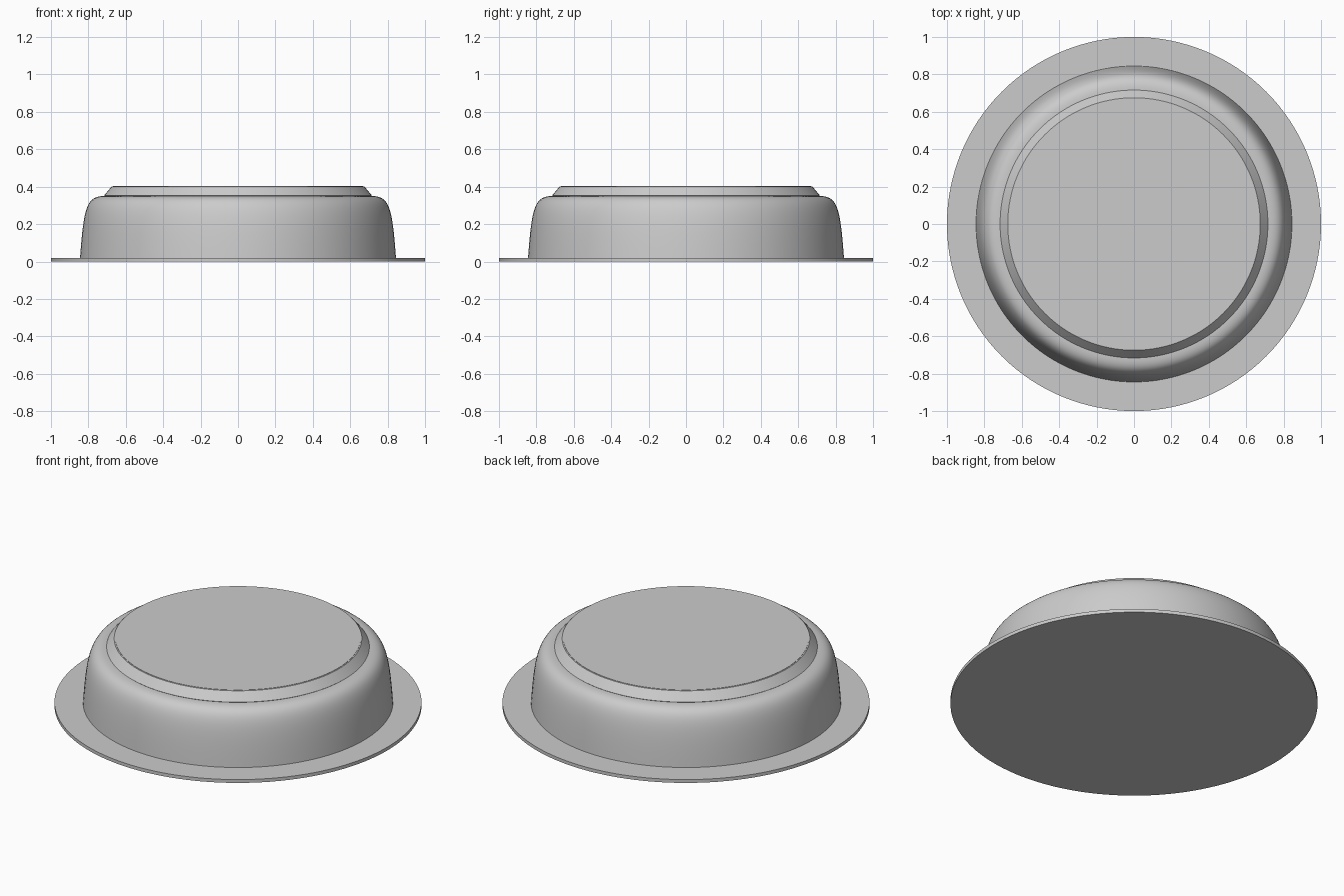
import bpy, bmesh, math

if "Cube" in bpy.data.objects:
    bpy.data.objects.remove(bpy.data.objects["Cube"])

SEGMENTS = 128


def lathe(name, profile):
    """Spin an (r, z) profile, listed bottom to top, around z and cap both ends."""
    bm = bmesh.new()
    rings = [[bm.verts.new((r * math.cos(2 * math.pi * i / SEGMENTS),
                            r * math.sin(2 * math.pi * i / SEGMENTS), z))
              for i in range(SEGMENTS)] for r, z in profile]
    for low, high in zip(rings, rings[1:]):
        for i in range(SEGMENTS):
            j = (i + 1) % SEGMENTS
            bm.faces.new((low[i], low[j], high[j], high[i]))
    bm.faces.new(rings[0][::-1])
    bm.faces.new(rings[-1])
    mesh = bpy.data.meshes.new(name)
    bm.to_mesh(mesh)
    bm.free()
    obj = bpy.data.objects.new(name, mesh)
    bpy.context.collection.objects.link(obj)
    bpy.ops.object.select_all(action='DESELECT')
    obj.select_set(True)
    bpy.context.view_layer.objects.active = obj
    bpy.ops.object.shade_smooth_by_angle(angle=math.radians(30))
    return obj


def bezier(a, b, c, d, steps):
    points = []
    for k in range(steps + 1):
        t = k / steps
        s = 1 - t
        points.append(tuple(s**3 * p + 3 * s * s * t * q + 3 * s * t * t * u + t**3 * v
                            for p, q, u, v in zip(a, b, c, d)))
    return points


# Thin mounting flange
lathe("flange", [(1.0, 0.0), (1.0, 0.02)])

# Housing with slightly leaning wall and rounded shoulder
lathe("housing", bezier((0.845, 0.015), (0.825, 0.29), (0.81, 0.35), (0.715, 0.35), 16))

# Bevelled raised rim and flat lens on top
lathe("bevelled_rim", [(0.70, 0.34), (0.716, 0.353), (0.675, 0.402)])
lathe("top_plate", [(0.668, 0.39), (0.668, 0.404)])
